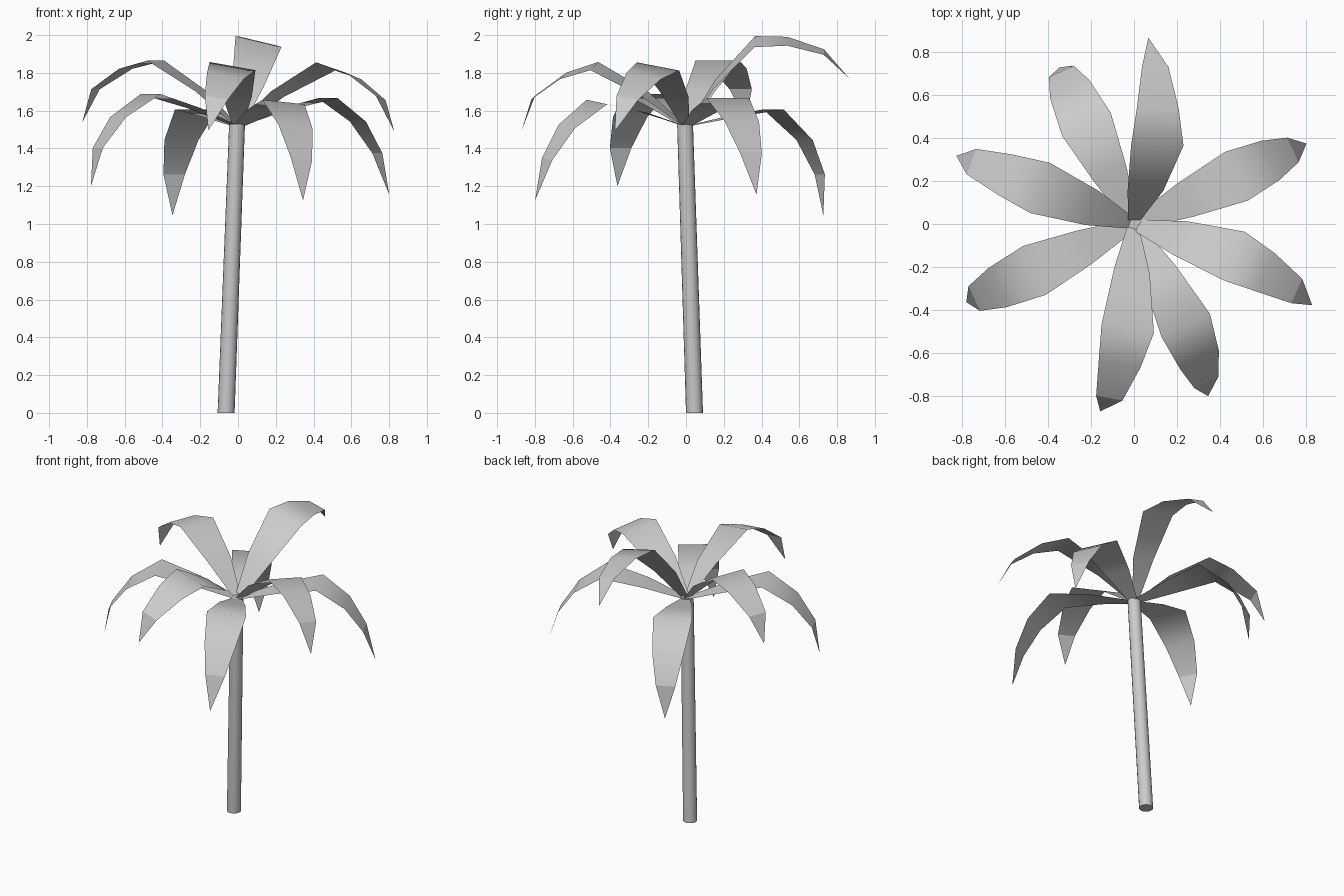
import bpy, bmesh
from math import radians
from mathutils import Matrix, Vector

if "Cube" in bpy.data.objects:
    bpy.data.objects.remove(bpy.data.objects["Cube"])

TOP = 1.53


def finish(bm, name, angle):
    mesh = bpy.data.meshes.new(name)
    bm.to_mesh(mesh)
    bm.free()
    for p in mesh.polygons:
        p.use_smooth = True
    mesh.set_sharp_from_angle(angle=radians(angle))
    obj = bpy.data.objects.new(name, mesh)
    bpy.context.collection.objects.link(obj)
    return obj


# Leaning trunk: cylinder sheared so both ends stay level
bm = bmesh.new()
bmesh.ops.create_cone(bm, cap_ends=True, segments=16, radius1=0.045,
                      radius2=0.042, depth=TOP)
for v in bm.verts:
    v.co.z += TOP / 2
    t = v.co.z / TOP
    v.co.x += -0.063 + 0.058 * t
    v.co.y += 0.045 - 0.05 * t
finish(bm, "trunk", 40)


# One arched leaf: folds at distance `fold`, pointed tip at `length`
def leaf(name, azimuth, pitch, roll, fold, length):
    stations = [(0.02, 0.0, 0.03), (0.21, 0.17, 0.085), (fold, 0.33, 0.125),
                (0.64, 0.285, 0.10), (0.81, 0.175, 0.063)]
    m = (Matrix.Translation((0, 0, TOP))
         @ Matrix.Rotation(radians(azimuth), 4, 'Z')
         @ Matrix.Rotation(radians(-pitch), 4, 'Y')
         @ Matrix.Rotation(radians(roll), 4, 'X'))
    bm = bmesh.new()

    def row(x, z, w):
        return [bm.verts.new(m @ Vector((x, s * w, z))) for s in (1, -1)]

    rows = [row(*s) for s in stations]
    for a, b in zip(rows, rows[1:]):
        bm.faces.new((a[0], a[1], b[1], b[0]))
    # hard crease before the tip
    tip = bm.verts.new(m @ Vector((length, 0, 0)))
    bm.faces.new(row(*stations[-1]) + [tip])
    finish(bm, name, 65)


# Crown: raised and drooping leaves alternate around the top
LEAVES = [
    ("leaf_back", 85.6, 15.5, 14, 0.475, 0.90),
    ("leaf_right_back", 25, -23, 0, 0.43, 0.96),
    ("leaf_right_front", -24.5, -2.5, -10, 0.47, 0.91),
    ("leaf_front_right", -66.7, -25, -6, 0.43, 0.96),
    ("leaf_front_left", 259.8, -2.3, -10, 0.47, 0.885),
    ("leaf_left_front", 205, -21, 0, 0.42, 0.92),
    ("leaf_left_back", 159, 0.6, 0, 0.47, 0.883),
    ("leaf_back_left", 115.5, -31, 0, 0.40, 0.94),
]
for spec in LEAVES:
    leaf(*spec)
